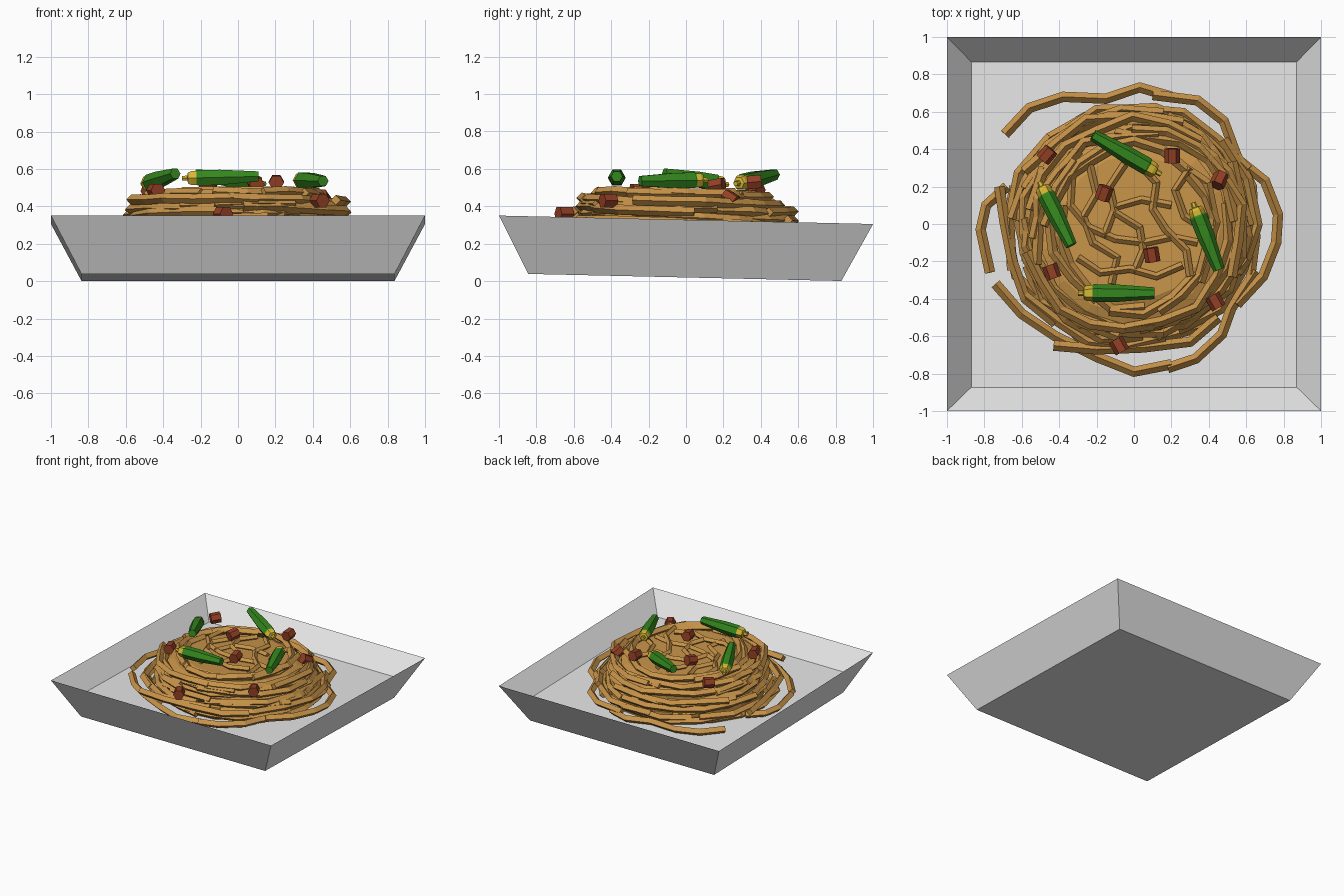
import bpy, bmesh, math, random
from mathutils import Vector, Matrix

old = bpy.data.objects.get("Cube")
if old:
    bpy.data.objects.remove(old, do_unlink=True)
rng = random.Random(11)
TILT = -0.0225


def material(name, rgb):
    m = bpy.data.materials.new(name)
    m.use_nodes = True
    m.diffuse_color = (*rgb, 1)
    m.node_tree.nodes["Principled BSDF"].inputs["Base Color"].default_value = (*rgb, 1)
    return m


GREY = material("plate grey", (0.80, 0.80, 0.80))
NOODLE = material("noodle tan", (0.57, 0.29, 0.065))
GREEN = material("pod green", (0.035, 0.24, 0.013))
YELLOW = material("cap yellow", (0.68, 0.48, 0.035))
RED = material("meat red", (0.29, 0.05, 0.018))


def add_object(name, bm, *mats):
    bmesh.ops.recalc_face_normals(bm, faces=bm.faces)
    me = bpy.data.meshes.new(name)
    bm.to_mesh(me)
    bm.free()
    for m in mats:
        me.materials.append(m)
    ob = bpy.data.objects.new(name, me)
    bpy.context.collection.objects.link(ob)
    return ob


def bridge(bm, loops):
    """Skin successive loops, closing both ends."""
    rings = [[bm.verts.new(p) for p in loop] for loop in loops]
    n = len(rings[0])
    for a, b in zip(rings, rings[1:]):
        for i in range(n):
            bm.faces.new((a[i], a[(i + 1) % n], b[(i + 1) % n], b[i]))
    bm.faces.new(rings[0])
    bm.faces.new(rings[-1])


def circle(r, z, sides=6, turn=0.0):
    return [Vector((r * math.cos(turn + math.tau * i / sides),
                    r * math.sin(turn + math.tau * i / sides), z)) for i in range(sides)]


# Square plate: outer shell, sharp rim, raised inner floor, slightly tipped back
bm = bmesh.new()
bridge(bm, [circle(half * math.sqrt(2), z, 4, math.pi / 4)
            for half, z in ((0.837, 0.02), (1.0, 0.328), (0.87, 0.172))])
plate = add_object("plate", bm, GREY)
plate.rotation_euler.x = TILT
plate.location.y = -0.007

# Packed middle of the noodle pile: stacked, stepped slabs
bm = bmesh.new()
slabs = ((0.60, 0.16, 0.28, 0.0), (0.58, 0.26, 0.345, 0.0), (0.55, 0.33, 0.39, -0.01),
         (0.51, 0.38, 0.43, -0.03), (0.44, 0.42, 0.455, -0.02))
for k, (r, low, high, shift) in enumerate(slabs):
    loops = [circle(r, low, 15, k * 0.7), circle(r, high - 0.02, 15, k * 0.7),
             circle(r - 0.05, high, 15, k * 0.7)]
    bridge(bm, [[p + Vector((0, shift, TILT * p.y * 1.6)) for p in loop] for loop in loops])
add_object("noodle_core", bm, NOODLE)


def strands(name, paths, radius):
    """Four-sided noodles along straight-segment paths."""
    cu = bpy.data.curves.new(name, "CURVE")
    cu.dimensions = "3D"
    cu.bevel_depth = radius
    cu.bevel_resolution = 0
    cu.use_fill_caps = True
    cu.materials.append(NOODLE)
    for path in paths:
        sp = cu.splines.new("POLY")
        sp.use_smooth = False
        sp.points.add(len(path) - 1)
        for point, (x, y, z) in zip(sp.points, path):
            point.co = (x, y, z + 1.6 * TILT * y, 1)
    ob = bpy.data.objects.new(name, cu)
    bpy.context.collection.objects.link(ob)


def arc(r, z, start, sweep, cx, cy, rise):
    n = max(3, round(abs(sweep) / 0.36))
    path = []
    for i in range(n + 1):
        a = start + sweep * i / n
        rr = r + rng.uniform(-0.025, 0.025)
        path.append((cx + rr * math.cos(a), cy + rr * math.sin(a),
                     z + rise * i / n + rng.uniform(-0.005, 0.005)))
    return path


def flat(points, z):
    return [(x, y, z) for x, y in points]


# Loose outer loops
outer = [
    flat([(-.69, .48), (-.56, .62), (-.38, .68), (-.15, .67), (.03, .73), (.2, .68)], .22),
    flat([(.1, .69), (.34, .66), (.48, .55), (.55, .36), (.63, .2), (.64, 0)], .24),
    flat([(.56, .34), (.70, .23), (.77, .05), (.76, -.1), (.69, -.28), (.55, -.43)], .22),
    flat([(-.68, .2), (-.79, .1), (-.82, -.03), (-.77, -.26)], .22),
    flat([(-.72, .2), (-.69, 0), (-.65, -.2), (-.58, -.4), (-.42, -.53)], .25),
    flat([(-.74, -.32), (-.60, -.48), (-.42, -.60), (-.2, -.71), (0, -.79), (.2, -.75)], .205),
    flat([(.18, -.77), (.33, -.72), (.47, -.59), (.52, -.45), (.65, -.25)], .21),
    flat([(-.43, -.65), (-.2, -.67), (.05, -.66), (.3, -.63), (.45, -.5)], .26),
]
strands("outer_noodles", outer, 0.028)

# Coiled layers: mean radius, height, count, forward shift
coils = []
for r, z, count, shift in ((0.62, 0.21, 6, 0), (0.63, 0.25, 6, 0), (0.61, 0.30, 7, 0),
                           (0.58, 0.345, 7, 0), (0.56, 0.385, 7, -0.015),
                           (0.54, 0.425, 6, -0.05), (0.45, 0.46, 7, -0.02)):
    for k in range(count):
        coils.append(arc(r + rng.uniform(-0.03, 0.02), z, math.tau * k / count + rng.random(),
                         rng.uniform(1.2, 2.2), rng.uniform(-0.05, 0.03),
                         shift + rng.uniform(-0.03, 0.03), rng.uniform(-0.02, 0.02)))
strands("coiled_noodles", coils, 0.027)

# Long bent strands crossing the top
top = [
    [(-.33, .28), (-.34, .1), (-.24, -.02), (-.1, -.08), (.06, -.1), (.2, -.07), (.34, -.1)],
    [(-.05, .32), (-.13, .2), (-.1, .06), (.03, -.02), (.05, -.14), (0, -.26)],
    [(.02, .33), (.12, .22), (.1, .08), (.17, -.03), (.28, -.14), (.3, -.28)],
    [(-.24, .33), (-.2, .16), (-.27, .04), (-.22, -.1), (-.09, -.18), (-.12, -.32)],
    [(.3, .3), (.22, .18), (.27, .04), (.4, -.04)],
    [(-.3, -.18), (-.18, -.26), (-.02, -.24), (.12, -.28), (.26, -.22)],
    [(-.16, -.07), (-.1, .09), (.04, .13), (.2, .1)],
]
strands("top_noodles", [flat(p, 0.463 + 0.006 * (k % 3)) for k, p in enumerate(top)], 0.021)

# Green pods with yellow caps, from cap end to blunt tip
POD = ((0.014, 0.0), (0.016, 0.07), (0.034, 0.08), (0.042, 0.12),
       (0.043, 0.19), (0.048, 0.21), (0.047, 0.5), (0.031, 1.0))
ends = (((.145, .265, .52), (-.22, .475, .57)), ((-.505, .225, .515), (-.335, -.115, .575)),
        ((.315, .115, .54), (.455, -.245, .535)), ((-.30, -.37, .55), (.11, -.37, .56)))
for k, (cap, tip) in enumerate(ends):
    cap, tip = Vector(cap), Vector(tip)
    axis = tip - cap
    length = axis.length
    bm = bmesh.new()
    bridge(bm, [circle(r, t * length, 6) for r, t in POD])
    for f in bm.faces:
        f.material_index = 1 if f.calc_center_median().z < 0.18 * length else 0
    bm.transform(Matrix.Translation(cap) @ axis.to_track_quat("Z", "Y").to_matrix().to_4x4())
    add_object(f"pod_{k + 1}", bm, GREEN, YELLOW)

# Small six-sided meat chunks: position, yaw and pitch in degrees
chunks = (((-.465, .37, .485), -40, 5), ((.205, .365, .53), 0, 5), ((.455, .235, .44), -25, -30),
          ((-.16, .165, .51), -20, 10), ((.095, -.165, .52), 10, 5), ((-.44, -.255, .485), 20, 0),
          ((.435, -.415, .43), 30, 0), ((-.08, -.65, .36), 30, 0))
for k, (spot, yaw, pitch) in enumerate(chunks):
    bm = bmesh.new()
    bridge(bm, [circle(0.041, -0.038), circle(0.041, 0.038)])
    turn = Matrix.Rotation(math.radians(yaw), 4, "Z") @ Matrix.Rotation(
        math.radians(90 + pitch), 4, "X")
    bm.transform(Matrix.Translation(spot) @ turn)
    add_object(f"meat_chunk_{k + 1}", bm, RED)
